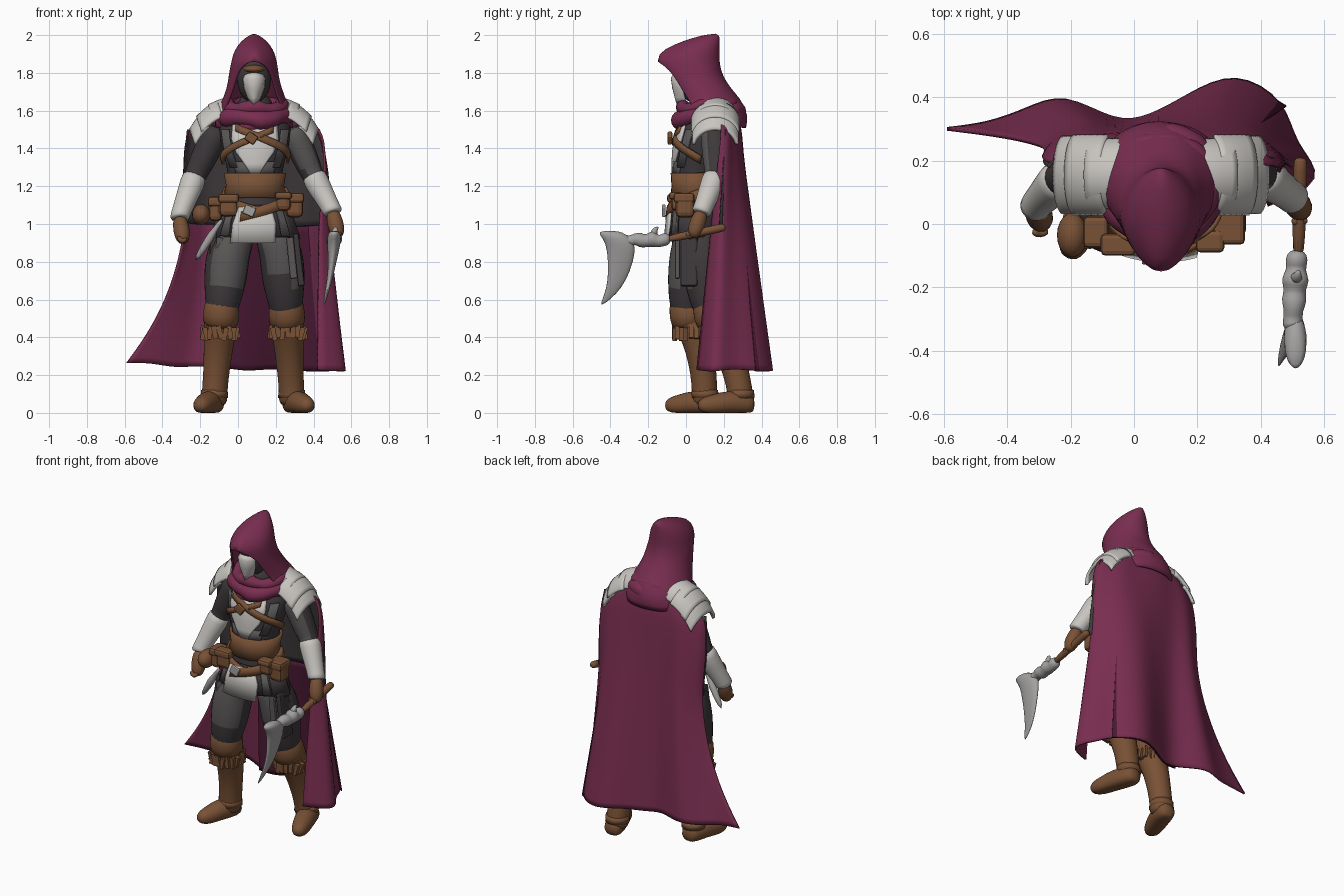
import bpy, bmesh, math, random
from mathutils import Vector
from math import sin, cos, pi, radians

random.seed(4)
if "Cube" in bpy.data.objects:
    bpy.data.objects.remove(bpy.data.objects["Cube"])


def material(name, r, g, b):
    m = bpy.data.materials.new(name)
    m.use_nodes = True
    m.diffuse_color = (r, g, b, 1)
    m.node_tree.nodes["Principled BSDF"].inputs["Base Color"].default_value = (r, g, b, 1)
    return m


WINE = material("wine cloth", .19, .027, .08)
DEEP = material("deep wine lining", .07, .01, .034)
STEEL = material("pale steel", .58, .56, .53)
IRON = material("worn iron", .37, .36, .355)
LEATHER = material("brown leather", .19, .083, .036)
DARK = material("dark cloth", .048, .04, .042)
GREY = material("grey cloth", .1, .092, .092)
CX = .09  # the body stands slightly left of centre


def finish(name, bm, mat, smooth=True, subsurf=0, thick=0):
    bmesh.ops.remove_doubles(bm, verts=bm.verts, dist=.0001)
    bmesh.ops.recalc_face_normals(bm, faces=bm.faces)
    me = bpy.data.meshes.new(name)
    bm.to_mesh(me)
    bm.free()
    ob = bpy.data.objects.new(name, me)
    bpy.context.collection.objects.link(ob)
    me.materials.append(mat)
    for p in me.polygons:
        p.use_smooth = smooth
    if subsurf:
        s = ob.modifiers.new("smooth", 'SUBSURF')
        s.levels = s.render_levels = subsurf
        s.boundary_smooth = 'PRESERVE_CORNERS'
    if thick:
        s = ob.modifiers.new("thickness", 'SOLIDIFY')
        s.thickness, s.offset = thick, 0
    return ob


def loft(name, rings, mat, closed=True, caps=True, **kw):
    bm = bmesh.new()
    rows = [[bm.verts.new(p) for p in r] for r in rings]
    n = len(rows[0])
    for a, b in zip(rows, rows[1:]):
        for i in range(n if closed else n - 1):
            j = (i + 1) % n
            bm.faces.new((a[i], a[j], b[j], b[i]))
    if closed and caps:
        bm.faces.new(rows[0])
        bm.faces.new(rows[-1])
    return finish(name, bm, mat, **kw)


def tube(name, path, radii, mat, n=12, subsurf=1):
    pts = [Vector(p) for p in path]
    rings, old = [], None
    for i, p in enumerate(pts):
        d = (pts[min(i + 1, len(pts) - 1)] - pts[max(i - 1, 0)]).normalized()
        if old is None:
            side = d.orthogonal().normalized()
        else:
            side = old.rotation_difference(d) @ side
        old, up = d, d.cross(side)
        ring = [p + radii[i] * (side * cos(2 * pi * k / n) + up * sin(2 * pi * k / n)) for k in range(n)]
        rings.append([(v.x, v.y, max(v.z, 0)) for v in ring])
    return loft(name, rings, mat, subsurf=subsurf)


def grey_front(ob, low, facing):
    ob.data.materials.append(GREY)
    for p in ob.data.polygons:
        p.material_index = int(p.normal.y < -facing and p.center.z > low)


def box(name, loc, size, mat, bevel=.015, turn=0):
    bm = bmesh.new()
    bmesh.ops.create_cube(bm, size=1)
    bmesh.ops.scale(bm, vec=size, verts=bm.verts)
    if bevel:
        bmesh.ops.bevel(bm, geom=bm.edges[:], offset=bevel, segments=2, affect='EDGES', profile=.5)
    ob = finish(name, bm, mat, smooth=False)
    ob.location, ob.rotation_euler = loc, (0, turn, 0)


def ball(name, loc, size, mat):
    bm = bmesh.new()
    bmesh.ops.create_uvsphere(bm, u_segments=20, v_segments=14, radius=1)
    bmesh.ops.scale(bm, vec=size, verts=bm.verts)
    bmesh.ops.translate(bm, vec=loc, verts=bm.verts)
    finish(name, bm, mat)


# Torso: height, half width, half depth, centre y
TORSO = [(.9, .22, .14, .05), (1.0, .2, .13, .05), (1.1, .16, .12, .05), (1.2, .135, .11, .05),
         (1.3, .15, .125, .06), (1.42, .18, .14, .08), (1.52, .19, .13, .1), (1.62, .1, .09, .12)]


def skin(z, a, k=1.0):
    for lo, hi in zip(TORSO, TORSO[1:]):
        if z <= hi[0]:
            break
    t = (z - lo[0]) / (hi[0] - lo[0])
    rx, ry, cy = (lo[i] + t * (hi[i] - lo[i]) for i in (1, 2, 3))
    return (CX + k * rx * sin(a), cy - k * ry * cos(a), z)


def patch(name, rows, mat, k=1.05, thick=.012, cols=14):
    rings = [[skin(z, radians(a + (b - a) * i / cols), k) for i in range(cols + 1)] for z, a, b in rows]
    loft(name, rings, mat, closed=False, thick=thick)


def strap(name, z0, a0, z1, a1, width, k=1.1):
    steps = [i / 14 for i in range(15)]
    rings = [[skin(z0 + (z1 - z0) * t + s, radians(a0 + (a1 - a0) * t), k) for s in (-width / 2, width / 2)]
             for t in steps]
    loft(name, rings, LEATHER, closed=False, thick=.014)


loft("torso", [[skin(z, 2 * pi * i / 24) for i in range(24)] for z, *_ in TORSO[1:]], DARK)
patch("breastplate", [(1.53, -38, 38), (1.45, -40, 40), (1.38, -34, 34), (1.32, -20, 20), (1.27, -9, 9)], STEEL)
patch("belly_plate", [(1.33, -45, 45), (1.25, -40, 40)], GREY, 1.02)
for s in (-1, 1):
    patch("side_plate", [(1.5, s * 46, s * 66), (1.4, s * 44, s * 64), (1.3, s * 36, s * 56)], GREY, 1.03)
strap("chest_strap", 1.51, -30, 1.34, 95, .04)
strap("cross_strap", 1.5, 28, 1.33, -90, .035)
box("strap_buckle", (.07, -.085, 1.455), (.06, .025, .05), LEATHER, .008, .6)

# Belts, pouches and dagger
patch("waist_belt", [(1.14, 0, 360), (1.2, 0, 360), (1.27, 0, 360)], LEATHER, 1.08, .016, 30)
strap("hip_belt", 1.17, -110, 1.05, 20, .055, 1.17)
strap("hip_belt", 1.17, 110, 1.04, -20, .055, 1.2)
for x, y, z, w, d, h in [(-.05, -.06, 1.1, .1, .06, .12), (-.12, -.02, 1.08, .07, .09, .13),
                         (.24, -.05, 1.12, .08, .06, .1), (.3, -.005, 1.1, .09, .1, .13)]:
    box("belt_pouch", (x, y, z), (w, d, h), LEATHER, .025)
    box("pouch_flap", (x, y - .005, z + h * .3), (w + .01, d + .01, h * .4), LEATHER, .015)
ball("round_pouch", (-.195, -.035, 1.05), (.048, .07, .055), LEATHER)
box("belt_buckle", (.06, -.118, 1.07), (.06, .02, .05), IRON, .006, .4)
tube("dagger", [(-.08, -.07, 1.03), (-.13, -.06, .96), (-.14, -.06, .94), (-.23, -.04, .8)],
     [.014, .014, .028, .014], IRON, 8)

# Skirt and tassets
patch("skirt", [(1.1, 0, 360), (1.02, 0, 360), (.93, 0, 360)], DARK, 1.04, .014, 32)
patch("front_tasset", [(1.09, -26, 26), (1.0, -30, 28), (.9, -30, 24)], STEEL, 1.18)
for s in (-1, 1):
    patch("side_tasset", [(1.07, s * 36, s * 48), (.94, s * 36, s * 50)], GREY, 1.13)
    patch("hip_tasset", [(1.07, s * 52, s * 95), (.92, s * 54, s * 95)], DARK, 1.09)
    box("thigh_plate", (CX + s * .23, .015, .81), (.035, .09, .28), DARK, .01, -s * .12)
    box("thigh_strip", (CX + s * .195, -.045, .82), (.04, .025, .22), GREY, .008, -s * .1)

# Legs: hip depth, knee, ankle and toe of each side
LEGS = [("right", .045, Vector((-.085, 0, .56)), Vector((-.125, .1, .1)), Vector((-.195, -.075, .04)), -1),
        ("left", .07, Vector((.255, .12, .56)), Vector((.285, .29, .1)), Vector((.365, .1, .04)), 1)]
for side, depth, knee, ankle, toe, s in LEGS:
    hip = Vector((CX + s * .088, depth, .98))
    leg = tube(side + "_trouser_leg",
               [hip] + [hip.lerp(knee, t) + Vector((s * w, 0, 0)) for t, w in
                        ((.2, .015), (.35, .025), (.55, .018), (.75, .008), (1, 0))] + [knee.lerp(ankle, .2)],
               [.1, .11, .118, .118, .11, .09, .07], DARK, 16)
    grey_front(leg, .7, .55)
    bend = [knee.lerp(ankle, t) + Vector((0, .025 * sin(pi * t), 0)) for t in (.12, .3, .5, .75, 1)]
    tube(side + "_boot_shaft", [knee + Vector((0, 0, .04))] + bend + [ankle - Vector((0, 0, .07))],
         [.1, .094, .086, .078, .07, .068, .072], LEATHER, 16)
    heel = ankle + Vector((0, .035, -.055))
    tube(side + "_boot_foot", [heel + Vector((0, .04, 0)), heel, heel.lerp(toe, .45) + Vector((0, 0, .015)),
                               heel.lerp(toe, .8), toe, toe + (toe - heel) * .17],
         [.045, .062, .066, .056, .048, .024], LEATHER, 14)
    # Fringed cuff
    tube(side + "_boot_cuff", [knee + Vector((0, -.01, .07)), knee.lerp(ankle, .1), knee.lerp(ankle, .25)],
         [.086, .102, .095], LEATHER, 18)
    fringe = knee.lerp(ankle, .27)
    for i in range(20):
        a = 2 * pi * i / 20
        box(side + "_fringe", fringe + Vector((.09 * cos(a), .09 * sin(a), -random.random() * .02)),
            (.026, .024, .07), LEATHER, 0, random.uniform(-.3, .3))
    tube(side + "_boot_strap", [ankle + Vector((0, 0, .02)), ankle - Vector((0, 0, .02))],
         [.07, .073], LEATHER, 16, 0)

# Arms: shoulder, elbow, wrist, hand
ARMS = [("right", (-.1, .15, 1.52), (-.225, .15, 1.26), (-.31, .06, 1.04), (-.295, .015, .94)),
        ("left", (.28, .15, 1.52), (.395, .16, 1.26), (.5, .085, 1.07), (.523, .05, .97))]
for side, *joints in ARMS:
    sh, el, wr, ha = map(Vector, joints)
    sleeve = tube(side + "_sleeve", [sh, sh.lerp(el, .3), sh.lerp(el, .6), sh.lerp(el, .85), el, el.lerp(wr, .5)],
                  [.08, .077, .072, .066, .06, .045], DARK, 14)
    if side == "left":
        grey_front(sleeve, 1.27, .6)
    tube(side + "_bracer", [el + Vector((0, 0, .01)), el.lerp(wr, .15), el.lerp(wr, .6), wr, wr.lerp(ha, .15)],
         [.062, .07, .058, .05, .06], STEEL, 14)
    tube(side + "_glove", [wr, wr.lerp(ha, .5), ha, ha + (ha - wr) * .45], [.036, .044, .046, .024], LEATHER)
    for i in range(3):
        f = ha + Vector((0, -.03 + .02 * i, -.025))
        tube(side + "_finger", [f + Vector((-.025, -.01, .02)), f + Vector((0, -.015, -.015)),
                                f + Vector((.025, -.005, .01))], [.015, .017, .014], LEATHER, 8)

# Shoulder armour: three overlapping plates, reflected across the body
for s, side in ((-1, "right"), (1, "left")):
    for x0, z0, x1, z1, d in [(.13, 1.665, .24, 1.625, .11), (.19, 1.645, .3, 1.565, .122), (.26, 1.59, .335, 1.5, .118)]:
        rings = []
        for t in (0, .35, .7, 1):
            x, z = x0 + (x1 - x0) * t, z0 + (z1 - z0) * t ** 1.5
            rings.append([(CX - .005 + s * (x - .03 * (1 - cos(a))), .155 + d * sin(a), z - .1 * (1 - cos(a)))
                          for a in (radians(-78 + 13 * i) for i in range(13))])
        loft(side + "_shoulder_plate", rings, STEEL, closed=False, thick=.018, subsurf=1)

# Head and face mask
ball("head", (.085, .05, 1.77), (.09, .095, .13), DARK)
ball("eye_band", (.085, .0, 1.82), (.056, .062, .024), LEATHER)
ball("neck", (.09, .11, 1.6), (.1, .1, .1), DARK)
mask = [(1.8, .05, -.062), (1.77, .056, -.075), (1.72, .05, -.068), (1.67, .032, -.055), (1.635, .012, -.045)]
loft("face_mask", [[(.085 + w * sin(a), y + .06 * (1 - cos(a)), z - .015 * sin(a) ** 2 * (z > 1.79))
                    for a in (radians(-80 + 16 * i) for i in range(11))] for z, w, y in mask],
     STEEL, closed=False, thick=.01)

# Hood: height, half width, front y, back y, half angle of the face opening
HOOD = [(1.51, .2, -.02, .315, 62), (1.57, .2, -.02, .325, 60), (1.65, .165, -.05, .29, 54),
        (1.72, .138, -.085, .23, 52), (1.79, .126, -.105, .185, 46), (1.84, .12, -.12, .175, 30),
        (1.87, .113, -.125, .172, 0), (1.92, .098, -.085, .172, 0), (1.965, .064, -.01, .172, 0),
        (1.992, .026, .08, .172, 0), (2.003, 0, .16, .16, 0)]
rings = []
for z, w, yf, yb, gap in HOOD:
    ring = []
    for i in range(33):
        a = radians(gap + (360 - 2 * gap) * i / 32)
        spike = .035 * max(0, cos(a)) ** 8 if 1.8 < z < 1.95 else 0
        fold = 1 + .02 * sin(5 * a + 30 * z) * (z < 1.8)
        ring.append((.085 + w * sin(a) * fold, (yf + yb) / 2 - (yb - yf) / 2 * cos(a) * fold - spike, z))
    rings.append(ring)
loft("hood", rings, WINE, closed=False, thick=.012, subsurf=1)

# Scarf folds, dipping at the front
for z, rx, ry, r, dip in [(1.575, .16, .15, .046, .02), (1.625, .145, .135, .036, .015), (1.54, .125, .145, .034, .02)]:
    rings = []
    for i in range(41):
        a = 2 * pi * i / 40
        fat = r * (1 + .1 * sin(5 * a + z * 40) + .05 * sin(11 * a))
        mid = z - dip * cos(a) + .008 * sin(4 * a + z * 90)
        rings.append([(CX + (rx + fat * cos(b)) * sin(a), .12 - (ry + fat * cos(b)) * cos(a), mid + fat * sin(b))
                      for b in (2 * pi * k / 14 for k in range(14))])
    loft("scarf_fold", rings, WINE, caps=False)

# Cape: hem points running from the right edge round the back to the left front edge
HEM = [(-.59, .3), (-.46, .315), (-.34, .36), (-.22, .415), (-.06, .315), (.05, .335), (.17, .405), (.32, .485),
       (.48, .385), (.5, .25), (.615, .14), (.42, .06)]


def cape_ring(t, pull=0.0):
    ring = []
    for i, (hx, hy) in enumerate(HEM):
        u = i / (len(HEM) - 1)
        a = radians(-90 + 180 * u)
        wide = .345 + .035 * max(0, 1 - abs(t - .16) / .25)
        tx, ty = CX + wide * sin(a), .19 + .1 * cos(a) + .008 * sin(i * 2.6)
        f = t ** (3 - 2 * min(1, u / .45))
        hem = .225 + .04 * abs(2 * u - 1) * (u < .5) + .012 * sin(i * 2.3)
        ring.append((tx + (hx - tx) * f, ty + (hy - ty) * t - pull, 1.5 + (hem - 1.5) * t))
    return ring


yoke = [(CX + (x - CX) * .66, .14 + (y - .14) * .85, z + .09) for x, y, z in cape_ring(0)]
loft("cape", [yoke] + [cape_ring(i / 10) for i in range(11)], WINE, closed=False, thick=.012, subsurf=2)
loft("upper_lining", [cape_ring(i / 10, .014)[:-1] for i in range(5)], DARK, closed=False, thick=.006, subsurf=2)
loft("lower_lining", [cape_ring(i / 10, .014)[4:9] for i in range(4, 11)], DEEP, closed=False, thick=.006, subsurf=2)

# Axe: haft, knotted neck, hooked blade
tube("axe_haft", [(.525, .21, .985), (.525, .19, .98), (.522, .05, .95), (.518, -.12, .915)],
     [.02, .024, .022, .022], LEATHER, 10)
knots = [.024, .042, .028, .052, .032, .046, .03, .034, .032]
tube("axe_neck", [(.515 - .002 * i, -.08 - .032 * i, .915 + .014 * sin(i * 2.5)) for i in range(9)], knots, IRON, 10)
tube("axe_spur", [(.51, -.17, .93), (.515, -.17, .97), (.52, -.145, .985)], [.025, .018, .006], IRON, 8)
blade = [(.965, -.455, -.36, .51, .02), (.945, -.465, -.31, .51, .038), (.9, -.425, -.26, .508, .038),
         (.8, -.415, -.275, .5, .022), (.7, -.415, -.315, .485, .015), (.63, -.432, -.365, .468, .01),
         (.57, -.456, -.44, .455, .004)]
loft("axe_blade", [[(x + w * sin(2 * pi * i / 12), (a + b) / 2 + (b - a) / 2 * cos(2 * pi * i / 12), z)
                    for i in range(12)] for z, a, b, x, w in blade], IRON, subsurf=1)
